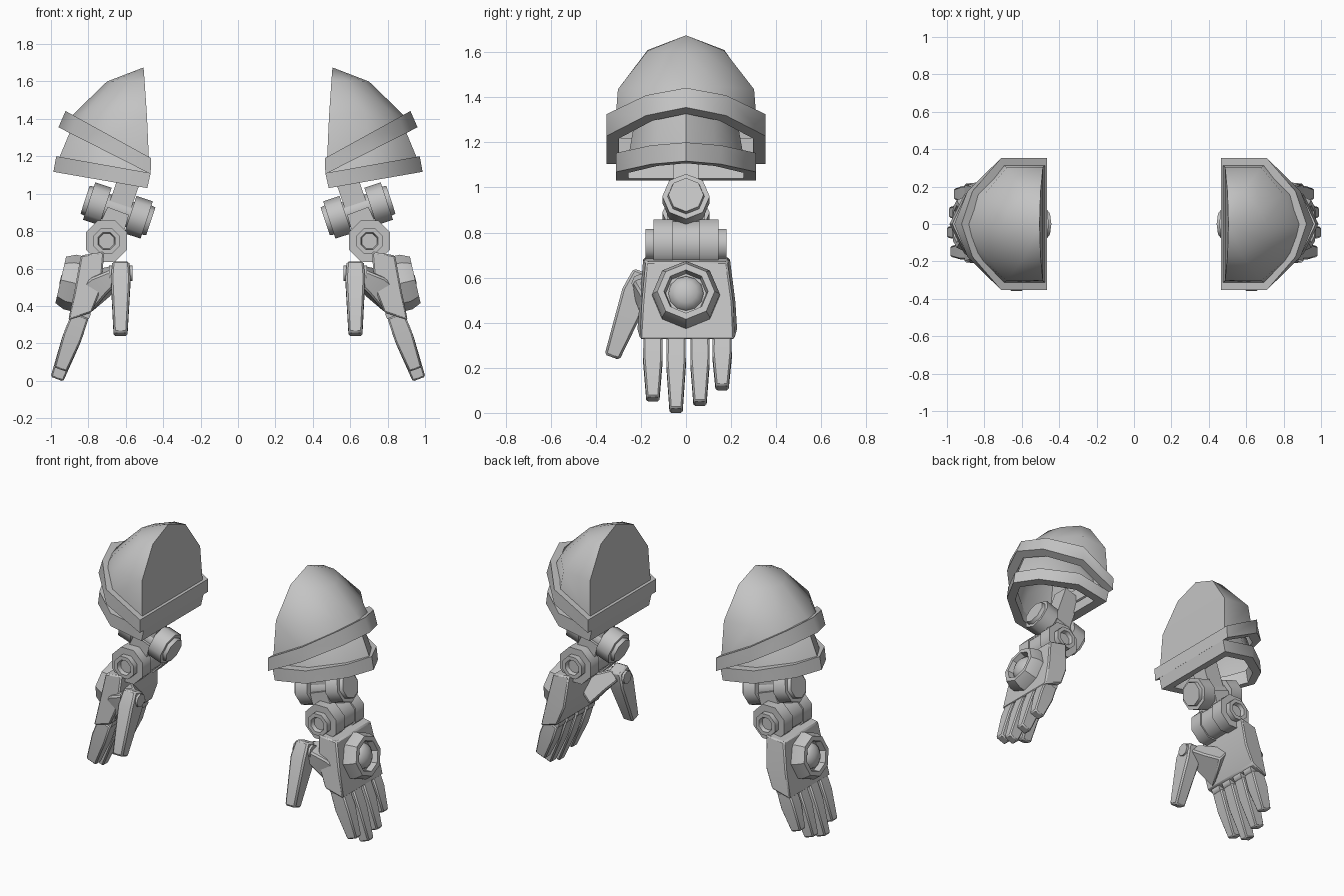
import bpy, bmesh, math
from mathutils import Vector

if "Cube" in bpy.data.objects:
    bpy.data.objects.remove(bpy.data.objects["Cube"])

grey = bpy.data.materials.new("metal_grey")
grey.diffuse_color = (0.55, 0.55, 0.55, 1)
grey.use_nodes = True
grey.node_tree.nodes["Principled BSDF"].inputs["Base Color"].default_value = grey.diffuse_color


def loft(name, rings, cap_start=True, cap_end=True, wrap=False, angle=30, bevel=0):
    """Skin closed rings of points, then mirror the part to the other arm."""
    bm = bmesh.new()
    vr = [[bm.verts.new(p) for p in r] for r in rings]
    n = len(vr[0])
    pairs = list(zip(vr, vr[1:]))
    if wrap:
        pairs.append((vr[-1], vr[0]))
    for a, b in pairs:
        for i in range(n):
            j = (i + 1) % n
            bm.faces.new((a[i], a[j], b[j], b[i]))
    if cap_start and not wrap:
        bm.faces.new(vr[0])
    if cap_end and not wrap:
        bm.faces.new(vr[-1])
    bmesh.ops.remove_doubles(bm, verts=bm.verts[:], dist=1e-5)
    bmesh.ops.recalc_face_normals(bm, faces=bm.faces[:])
    me = bpy.data.meshes.new(name)
    bm.to_mesh(me)
    bm.free()
    me.materials.append(grey)
    ob = bpy.data.objects.new(name, me)
    bpy.context.collection.objects.link(ob)
    bpy.ops.object.select_all(action='DESELECT')
    ob.select_set(True)
    bpy.context.view_layer.objects.active = ob
    bpy.ops.object.shade_smooth_by_angle(angle=math.radians(angle))
    if bevel:
        m = ob.modifiers.new("bevel", 'BEVEL')
        m.width, m.segments = bevel, 1
    ob.modifiers.new("mirror", 'MIRROR').use_mirror_merge = False
    return ob


def frame(axis):
    w = Vector(axis).normalized()
    ref = Vector((1, 0, 0)) if abs(w.y) > 0.9 else Vector((0, 1, 0))
    u = (ref - w * ref.dot(w)).normalized()
    return u, w.cross(u), w


def lathe(name, centre, axis, profile, n=8, turn=0, angle=50):
    """Turned part: profile is (offset along axis, radius)."""
    u, v, w = frame(axis)
    c = Vector(centre)
    rings = []
    for off, r in profile:
        angs = [2 * math.pi * i / n + math.radians(turn) for i in range(n)]
        rings.append([c + w * off + r * (u * math.cos(a) + v * math.sin(a)) for a in angs])
    return loft(name, rings, angle=angle)


def beam(name, stops, bevel=0.01):
    """Tapered box through stops of (centre, half width in y, half thickness)."""
    pts = [Vector(s[0]) for s in stops]
    u, v, w = frame(pts[-1] - pts[0])
    rings = [[p + u * (a * s[1]) + v * (b * s[2])
              for a, b in ((1, 1), (-1, 1), (-1, -1), (1, -1))]
             for p, s in zip(pts, stops)]
    return loft(name, rings, bevel=bevel)


def plan(xi, xm, xo, w, line):
    """Half-octagon outline lying on a slanted plane given by two (x, z) points."""
    (x0, z0), (x1, z1) = line
    xq = xm + 0.72 * (xo - xm)
    pts = [(xi, -w), (xm, -w), (xq, -w / 2), (xo, 0), (xq, w / 2), (xm, w), (xi, w)]
    return [(x, y, z0 + (z1 - z0) * (x - x0) / (x1 - x0)) for x, y in pts]


# Shoulder dome, flat on the inner side
loft("shoulder_dome", [
    [(0.505, 0, 1.675)] * 7,
    plan(0.50, 0.58, 0.70, 0.17, ((0.5, 1.61), (0.7, 1.60))),
    plan(0.487, 0.68, 0.855, 0.302, ((0.487, 1.42), (0.855, 1.45))),
    plan(0.475, 0.70, 0.915, 0.315, ((0.467, 1.15), (0.92, 1.39))),
], cap_start=False, cap_end=False, angle=55)

# Smaller nested dome showing between the two bands, open below
loft("lower_shell", [
    [(0.56, 0, 1.50)] * 7,
    plan(0.52, 0.62, 0.79, 0.17, ((0.52, 1.36), (0.79, 1.44))),
    plan(0.49, 0.67, 0.885, 0.235, ((0.467, 1.15), (0.88, 1.36))),
    plan(0.49, 0.70, 0.965, 0.258, ((0.467, 1.08), (0.96, 1.17))),
], cap_start=False, cap_end=False, angle=50)


# Slanted hollow bands
def band(name, w, top, bottom):
    rings = []
    for line, inset in ((top, 0), (bottom, 0), (bottom, 0.055), (top, 0.055)):
        rings.append(plan(line[0][0] + inset, 0.71 - inset * 0.4,
                          line[1][0] - inset, w - inset, line))
    loft(name, rings, wrap=True, angle=50)


band("upper_band", 0.353, ((0.465, 1.19), (0.922, 1.442)), ((0.467, 1.105), (0.96, 1.355)))
band("lower_band", 0.31, ((0.467, 1.11), (0.972, 1.20)), ((0.485, 1.03), (0.987, 1.117)))

# Arm strut, elbow drum and link
beam("arm_strut", [((0.64, 0, 0.908), 0.055, 0.06), ((0.545, 0, 1.18), 0.055, 0.06)], 0)
half = [(0.07, 0.07), (0.07, 0.105), (0.162, 0.105), (0.162, 0.082), (0.185, 0.078)]
lathe("elbow_drum", (0.642, 0, 0.91), (0.95, 0, 0.312),
      [(-o, r) for o, r in reversed(half)] + half)
beam("elbow_link", [((0.64, 0, 0.908), 0.085, 0.06), ((0.70, 0, 0.75), 0.085, 0.075)], 0)

# Wrist drum with recessed ends
half = [(0.058, 0.11), (0.058, 0.12), (0.145, 0.12), (0.145, 0.075),
        (0.18, 0.075), (0.18, 0.05), (0.155, 0.043)]
lathe("wrist_drum", (0.703, 0, 0.747), (0, 1, 0),
      [(-o, r) for o, r in reversed(half)] + half, turn=22.5)


# Palm block, a little narrower on the back of the hand
def palm_ring(outer, inner, y0, y1):
    return [(outer[0], y0 + 0.012, outer[1]), (outer[0], y1 - 0.012, outer[1]),
            (inner[0], y1, inner[1]), (inner[0], y0, inner[1])]


loft("palm", [
    palm_ring((0.84, 0.67), (0.715, 0.69), -0.19, 0.195),
    palm_ring((0.873, 0.49), (0.732, 0.49), -0.207, 0.22),
    palm_ring((0.907, 0.325), (0.782, 0.365), -0.217, 0.228),
], bevel=0.008)

# Octagonal plate with a round lens on the back of the hand
plate_axis, plate_pos = (0.974, 0, 0.225), (0.865, 0, 0.52)
lathe("hand_plate", plate_pos, plate_axis,
      [(-0.03, 0.15), (0.035, 0.15), (0.085, 0.127), (0.085, 0.098), (0.045, 0.09)], angle=25)
lathe("hand_lens", plate_pos, plate_axis,
      [(0.04, 0.08), (0.06, 0.074), (0.078, 0.05), (0.088, 0.02)], n=12, angle=60)

# Fingers with small knuckles
base, tip = Vector((0.843, 0, 0.35)), Vector((0.968, 0, 0.009))
for i, (y, z) in enumerate(((-0.147, 0.06), (-0.044, 0.009), (0.062, 0.04), (0.16, 0.11))):
    side = Vector((0, y, 0))
    end = base.lerp(tip, (0.35 - z) / 0.341)
    beam(f"finger_{i + 1}", [
        (base + side, 0.042, 0.047),
        (base.lerp(end, 0.4) + side, 0.043, 0.051),
        (end + side, 0.029, 0.036)], 0.008)
    lathe(f"knuckle_{i + 1}", (0.82, y, 0.355), (0, 1, 0), [(-0.035, 0.033), (0.035, 0.033)])

# Thumb, its hinge and its mount on the palm
beam("thumb_mount", [((0.78, -0.07, 0.46), 0.12, 0.07), ((0.715, -0.145, 0.53), 0.082, 0.06),
                     ((0.645, -0.195, 0.575), 0.05, 0.038)])
lathe("thumb_hinge", (0.63, -0.2, 0.575), (1, 0, 0),
      [(-0.065, 0.028), (-0.065, 0.042), (-0.04, 0.042), (0.04, 0.042), (0.06, 0.042)])
beam("thumb", [((0.627, -0.19, 0.625), 0.045, 0.045), ((0.627, -0.222, 0.53), 0.064, 0.052),
               ((0.628, -0.328, 0.247), 0.035, 0.037)])
